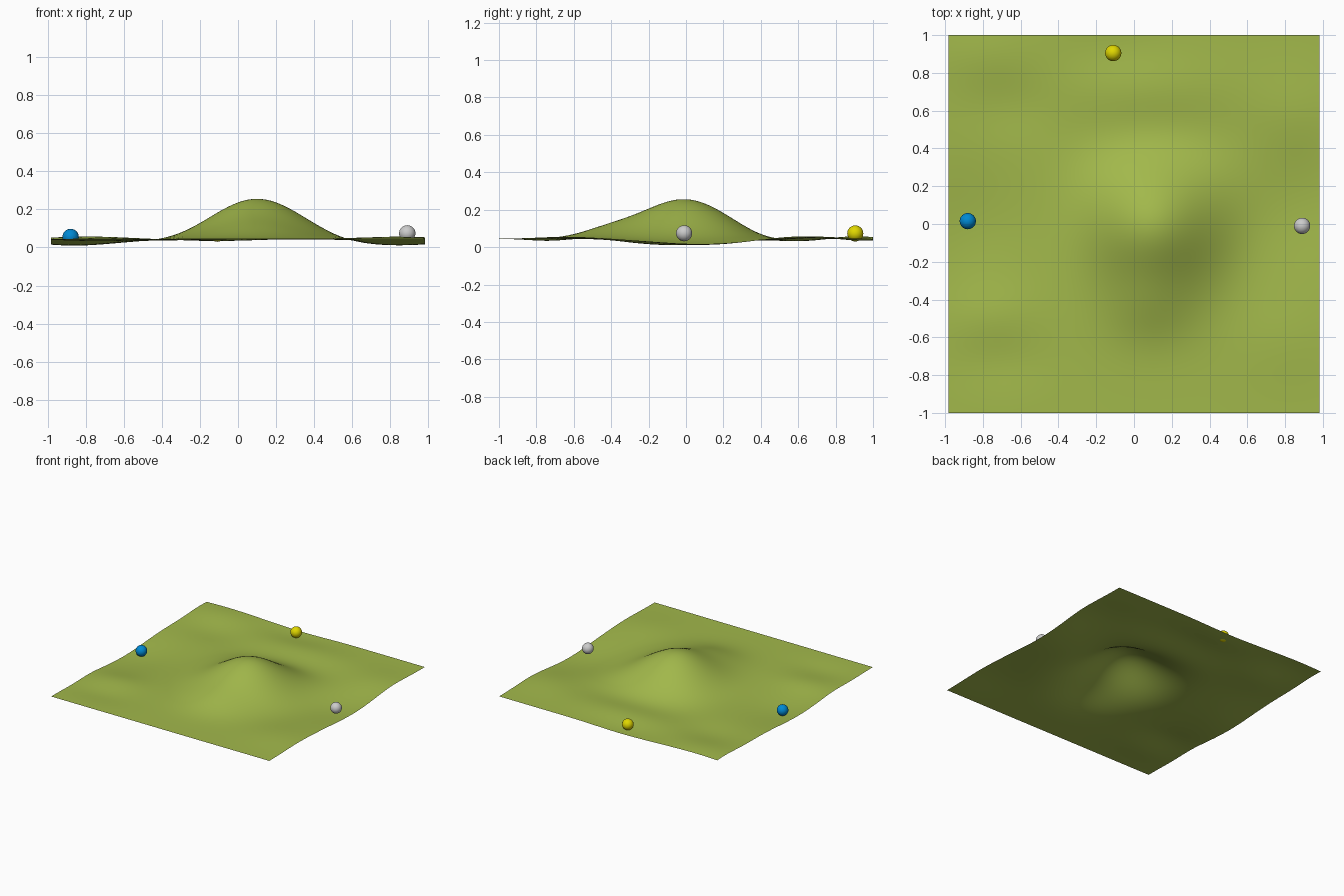
import bpy, bmesh
from math import exp

if "Cube" in bpy.data.objects:
    bpy.data.objects.remove(bpy.data.objects["Cube"])

# bumps and hollows: x, y, height, spread x, spread y
BUMPS = [
    (0.10, -0.01, 0.212, 0.235, 0.235),   # main hill
    (0.08, -0.43, 0.035, 0.17, 0.14),     # front shoulder
    (-0.86, -0.05, -0.034, 0.22, 0.25),   # left hollow
    (0.86, 0.08, -0.032, 0.22, 0.24),     # right hollow
    (0.10, 0.45, -0.022, 0.30, 0.13),     # hollow behind hill
    (-0.35, 0.00, -0.014, 0.15, 0.25),
    (0.58, -0.10, -0.014, 0.14, 0.25),
    (0.10, 0.72, 0.014, 0.30, 0.12),      # back ridge
    (-0.10, 0.92, -0.012, 0.20, 0.12),
    (-0.65, 0.62, -0.012, 0.18, 0.12),
    (-0.78, 0.90, 0.014, 0.20, 0.12),
    (0.85, 0.58, 0.016, 0.18, 0.16),
    (-0.75, -0.48, 0.012, 0.16, 0.10),
    (-0.72, -0.74, -0.010, 0.18, 0.10),
    (0.80, -0.62, 0.012, 0.20, 0.16),
]


def height(x, y):
    return 0.044 + sum(h * exp(-((x - cx) / sx) ** 2 / 2 - ((y - cy) / sy) ** 2 / 2)
                       for cx, cy, h, sx, sy in BUMPS)


def material(name, color):
    m = bpy.data.materials.new(name)
    m.diffuse_color = (*color, 1)
    m.use_nodes = True
    m.node_tree.nodes["Principled BSDF"].inputs["Base Color"].default_value = m.diffuse_color
    return m


def add_object(name, bm, mat=None):
    for f in bm.faces:
        f.smooth = True
    me = bpy.data.meshes.new(name)
    bm.to_mesh(me)
    bm.free()
    ob = bpy.data.objects.new(name, me)
    bpy.context.collection.objects.link(ob)
    if mat:
        me.materials.append(mat)
    return ob


# rolling ground sheet with a hill
bm = bmesh.new()
bmesh.ops.create_grid(bm, x_segments=80, y_segments=80, size=1)
for v in bm.verts:
    v.co.x *= 0.982
    v.co.z = height(v.co.x, v.co.y)
add_object("ground_sheet", bm, material("grass_green", (0.36, 0.48, 0.07)))

# three marker balls resting in the ground
BALLS = [
    ("blue_ball", (-0.88, 0.015, 0.055), (0.0, 0.25, 0.65)),
    ("yellow_ball", (-0.11, 0.905, 0.073), (0.75, 0.68, 0.0)),
    ("grey_ball", (0.89, -0.01, 0.074), None),
]
for name, loc, color in BALLS:
    bm = bmesh.new()
    bmesh.ops.create_uvsphere(bm, u_segments=32, v_segments=16, radius=0.043)
    ball = add_object(name, bm, material(name + "_paint", color) if color else None)
    ball.location = loc
